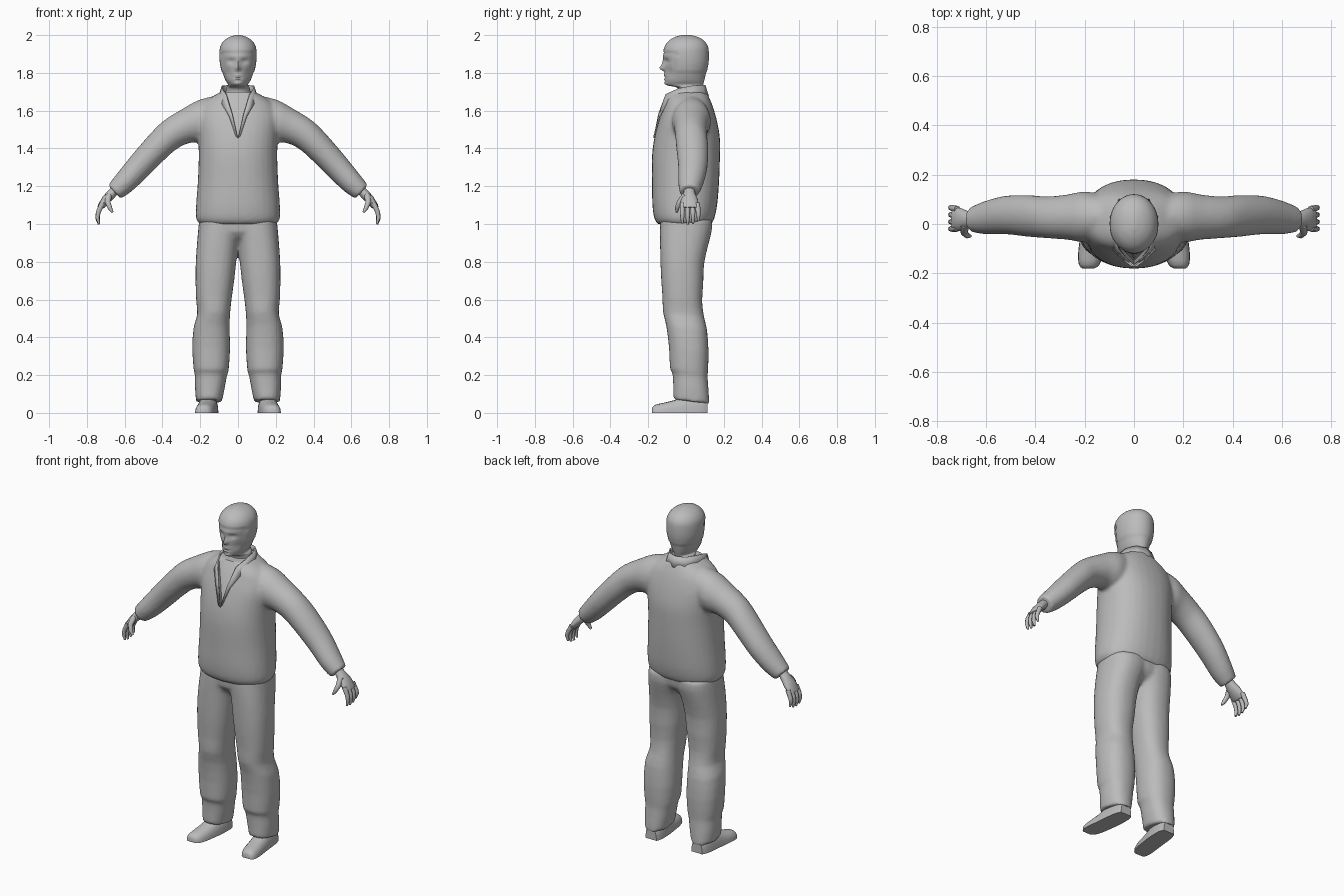
import bpy
import bmesh
import math
from mathutils import Vector

cube = bpy.data.objects.get("Cube")
if cube:
    bpy.data.objects.remove(cube, do_unlink=True)

GREY = (0.5, 0.5, 0.5, 1)
mat = bpy.data.materials.new("plain grey")
mat.use_nodes = True
mat.diffuse_color = GREY
mat.node_tree.nodes["Principled BSDF"].inputs["Base Color"].default_value = GREY


def pick(ob):
    bpy.ops.object.select_all(action='DESELECT')
    ob.select_set(True)
    bpy.context.view_layer.objects.active = ob


def finish(name, bm):
    bmesh.ops.recalc_face_normals(bm, faces=bm.faces)
    me = bpy.data.meshes.new(name)
    bm.to_mesh(me)
    bm.free()
    me.materials.append(mat)
    ob = bpy.data.objects.new(name, me)
    bpy.context.collection.objects.link(ob)
    pick(ob)
    bpy.ops.object.shade_smooth_by_angle(angle=math.radians(50))
    return ob


def fuse(name, parts):
    """Join overlapping closed parts into one seamless skin."""
    pick(parts[0])
    for ob in parts:
        ob.select_set(True)
    bpy.ops.object.join()
    ob = bpy.context.object
    ob.name = name
    remesh = ob.modifiers.new("skin", 'REMESH')
    remesh.mode = 'VOXEL'
    remesh.voxel_size = .01
    soft = ob.modifiers.new("soften", 'SMOOTH')
    soft.iterations = 7
    for mod in ("skin", "soften"):
        bpy.ops.object.modifier_apply(modifier=mod)
    bpy.ops.object.shade_smooth_by_angle(angle=math.radians(50))
    return ob


def dense(rows, k=3):
    """Smooth in-between rows of a table of cross-sections."""
    out = []
    for i in range(len(rows) - 1):
        p = [rows[max(i - 1, 0)], rows[i], rows[i + 1], rows[min(i + 2, len(rows) - 1)]]
        for j in range(k):
            t = j / k
            out.append([b + t * ((c - a) / 2 + t * (a - 2.5 * b + 2 * c - d / 2
                        + t * (1.5 * (b - c) + (d - a) / 2))) for a, b, c, d in zip(*p)])
    return out + [rows[-1]]


def loft(name, rings, side=1, n=24, power=2.0, shape=None):
    """Skin closed rings, each given as centre and two half-axes."""
    bm = bmesh.new()
    loops = []
    for c, u, v in rings:
        loop = []
        for i in range(n):
            a = 2 * math.pi * i / n
            ca, sa = math.cos(a), math.sin(a)
            p = Vector(c) + Vector(u) * math.copysign(abs(ca) ** (2 / power), ca) \
                + Vector(v) * math.copysign(abs(sa) ** (2 / power), sa)
            if shape:
                p = shape(p)
            loop.append(bm.verts.new((p.x * side, p.y, max(p.z, 0))))
        loops.append(loop)
    for a, b in zip(loops, loops[1:]):
        for i in range(n):
            j = (i + 1) % n
            bm.faces.new((a[i], a[j], b[j], b[i]))
    bm.faces.new(loops[0])
    bm.faces.new(loops[-1])
    return finish(name, bm)


def upright(rows, tilt=0.0):
    """Rings from rows of height, left x, right x, front y, back y."""
    return [(((x0 + x1) / 2, (y0 + y1) / 2, z), ((x1 - x0) / 2, 0, 0),
             (0, (y1 - y0) / 2, tilt)) for z, x0, x1, y0, y1 in rows]


def limb(rows):
    """Rings from rows of top x, top z, bottom x, bottom z, front y, back y."""
    return [(((a + c) / 2, (y0 + y1) / 2, (b + d) / 2), ((a - c) / 2, 0, (b - d) / 2),
             (0, (y1 - y0) / 2, 0)) for a, b, c, d, y0, y1 in rows]


def tube(name, points, radii, side):
    rings = []
    pts = [Vector(p) for p in points]
    for i, p in enumerate(pts):
        d = (pts[min(i + 1, len(pts) - 1)] - pts[max(i - 1, 0)]).normalized()
        u = d.cross(Vector((0, 1, 0))).normalized()
        rings.append((p, u * radii[i], d.cross(u) * radii[i]))
    loft(name, rings, side, n=8)


LEG = [(.06, .085, .222, -.068, .124), (.13, .07, .228, -.068, .12),
       (.2, .058, .228, -.072, .115), (.22, .05, .234, -.085, .116),
       (.33, .042, .242, -.09, .12), (.45, .044, .236, -.105, .112),
       (.52, .042, .216, -.122, .096), (.6, .034, .222, -.125, .086),
       (.7, .02, .225, -.132, .092), (.8, .009, .224, -.136, .096),
       (.9, -.004, .217, -.138, .118), (.98, -.03, .21, -.138, .138),
       (1.03, -.03, .205, -.135, .138)]
ARM = [(.08, 1.685, .1, 1.44, -.05, .11), (.2, 1.66, .19, 1.43, -.074, .132),
       (.29, 1.612, .25, 1.43, -.064, .12), (.39, 1.55, .32, 1.4, -.058, .112),
       (.46, 1.483, .4, 1.33, -.052, .118), (.56, 1.368, .48, 1.25, -.042, .115),
       (.64, 1.268, .56, 1.175, -.042, .094), (.688, 1.207, .621, 1.133, -.034, .071)]
PALM = [(.665, 1.2, .635, 1.165, -.01, .045), (.69, 1.175, .652, 1.14, -.015, .05),
        (.716, 1.145, .68, 1.115, -.027, .063), (.74, 1.105, .708, 1.085, -.03, .068),
        (.744, 1.09, .722, 1.08, -.026, .064)]
SHOE = [(-.18, .185, .025, .025), (-.165, .182, .042, .042), (-.12, .175, .052, .053),
        (-.06, .167, .053, .068), (0, .16, .054, .09), (.08, .154, .05, .09),
        (.115, .152, .036, .07)]

# Jacket body and trouser seat, to be fused with the limbs
jacket_rows = [(1.0, .205, -.15, .135), (1.03, .222, -.168, .15), (1.1, .222, -.178, .165),
               (1.22, .213, -.18, .175), (1.36, .208, -.18, .18), (1.46, .212, -.167, .179),
               (1.55, .22, -.143, .163), (1.62, .2, -.118, .143), (1.66, .16, -.107, .127),
               (1.7, .09, -.09, .108)]
tops = [loft("jacket_body", upright([(z, -w, w, f, b) for z, w, f, b in dense(jacket_rows)]),
             n=32, power=2.25)]
bottoms = [loft("trouser_seat", upright([(.9, -.05, .05, -.07, .06), (.93, -.12, .12, -.112, .105),
                                         (.96, -.185, .185, -.132, .128),
                                         (1.03, -.2, .2, -.138, .138)]), n=32, power=2.4)]

for side, label in ((1, "left"), (-1, "right")):
    bottoms.append(loft(label + "_leg", upright(dense(LEG, 2), -.012), side, power=2.3))
    tops.append(loft(label + "_sleeve", limb(dense(ARM)), side))

    # Shoe with a flat sole
    loft(label + "_shoe", [((x, y, 0), (w, 0, 0), (0, 0, h)) for y, x, w, h in dense(SHOE, 2)],
         side, n=20, power=2.4)

    # Hand
    loft(label + "_palm", limb(PALM), side, n=12)
    for i, finger in enumerate(("index", "middle", "ring", "little")):
        y, drop = -.018 + .026 * i, (.006, 0, .004, .018)[i]
        tube(f"{label}_{finger}_finger",
             [(.718, y, 1.108), (.739, y * 1.08, 1.065), (.744, y * 1.1, 1.028 + drop),
              (.736, y * 1.08, .998 + drop)], (.014, .0125, .011, .006), side)
    tube(label + "_thumb", [(.685, -.005, 1.15), (.69, -.034, 1.115), (.678, -.047, 1.085),
                            (.664, -.049, 1.062)], (.018, .015, .012, .006), side)

fuse("trousers", bottoms)
jacket = fuse("jacket", tops)

# Open neck of the jacket, cut down to the shirt
bm = bmesh.new()
for y_top, y_low in ((-.075, -.15), (-.3, -.3)):
    for x, y, z in ((-.075, y_top, 1.72), (.075, y_top, 1.72), (0, y_low, 1.45)):
        bm.verts.new((x, y, z))
v = list(bm.verts)
bm.faces.new(v[:3])
bm.faces.new(v[3:])
for i in range(3):
    j = (i + 1) % 3
    bm.faces.new((v[i], v[j], v[j + 3], v[i + 3]))
cutter = finish("neck_cutter", bm)
cutter.hide_render = True
mod = jacket.modifiers.new("open_neck", 'BOOLEAN')
mod.operation = 'DIFFERENCE'
mod.solver = 'EXACT'
mod.object = cutter
pick(jacket)
bpy.ops.object.modifier_apply(modifier="open_neck")
bpy.ops.object.shade_smooth_by_angle(angle=math.radians(50))
bpy.data.objects.remove(cutter, do_unlink=True)

# Collar and lapels: bottom edge and top edge of a folded strip
low = [(0, .122, 1.675), (.065, .104, 1.675), (.104, .03, 1.675), (.104, -.045, 1.66),
       (.086, -.105, 1.635), (.048, -.145, 1.57), (.012, -.172, 1.465)]
high = [(0, .103, 1.735), (.055, .085, 1.735), (.086, .03, 1.732), (.088, -.04, 1.718),
        (.066, -.108, 1.688), (.032, -.146, 1.585), (.001, -.173, 1.455)]
bm = bmesh.new()
for s in (1, -1):
    pair = [[bm.verts.new((s * x, y, z)) for x, y, z in edge] for edge in (low, high)]
    for i in range(len(low) - 1):
        bm.faces.new((pair[0][i], pair[0][i + 1], pair[1][i + 1], pair[1][i]))
bmesh.ops.remove_doubles(bm, verts=bm.verts, dist=.0005)
collar = finish("collar", bm)
collar.modifiers.new("thickness", 'SOLIDIFY').thickness = .008

# Shirt neckline
loft("shirt_neck", upright([(1.6, -.085, .085, -.09, .09), (1.66, -.075, .075, -.075, .09),
                            (1.69, -.066, .066, -.05, .085)]))

# Head: sculpted bumps as x, z, width, height, depth
BUMPS = [(0, 1.825, .012, .014, .026), (0, 1.85, .01, .022, .012), (0, 1.885, .06, .01, .005),
         (.036, 1.862, .017, .012, -.012), (-.036, 1.862, .017, .012, -.012),
         (0, 1.787, .022, .006, .007), (0, 1.777, .026, .004, -.005),
         (0, 1.768, .02, .006, .006), (0, 1.743, .022, .012, .008),
         (.052, 1.8, .018, .025, -.008), (-.052, 1.8, .018, .025, -.008)]


def face_shape(p):
    q = p.copy()
    if p.y < -.03:
        for x, z, w, h, d in BUMPS:
            q.y -= d * math.exp(-((p.x - x) / w) ** 2 - ((p.z - z) / h) ** 2)
    # hair stands slightly off the skin
    if p.z > 1.91 or (p.z > 1.8 and p.y > -.045):
        q.x *= 1.04
        q.y += .003 if p.y > 0 else -.003
    return q


head_rows = [(1.64, .066, -.04, .08), (1.715, .064, -.04, .085), (1.735, .052, -.098, .09),
             (1.76, .066, -.11, .097), (1.8, .081, -.112, .106), (1.85, .092, -.114, .116),
             (1.9, .095, -.118, .118), (1.94, .09, -.11, .113), (1.97, .072, -.088, .093),
             (1.99, .044, -.055, .06), (2.0, .012, -.02, .022)]
loft("head", upright([(z, -w, w, f, b) for z, w, f, b in dense(head_rows, 5)]),
     n=48, shape=face_shape)
